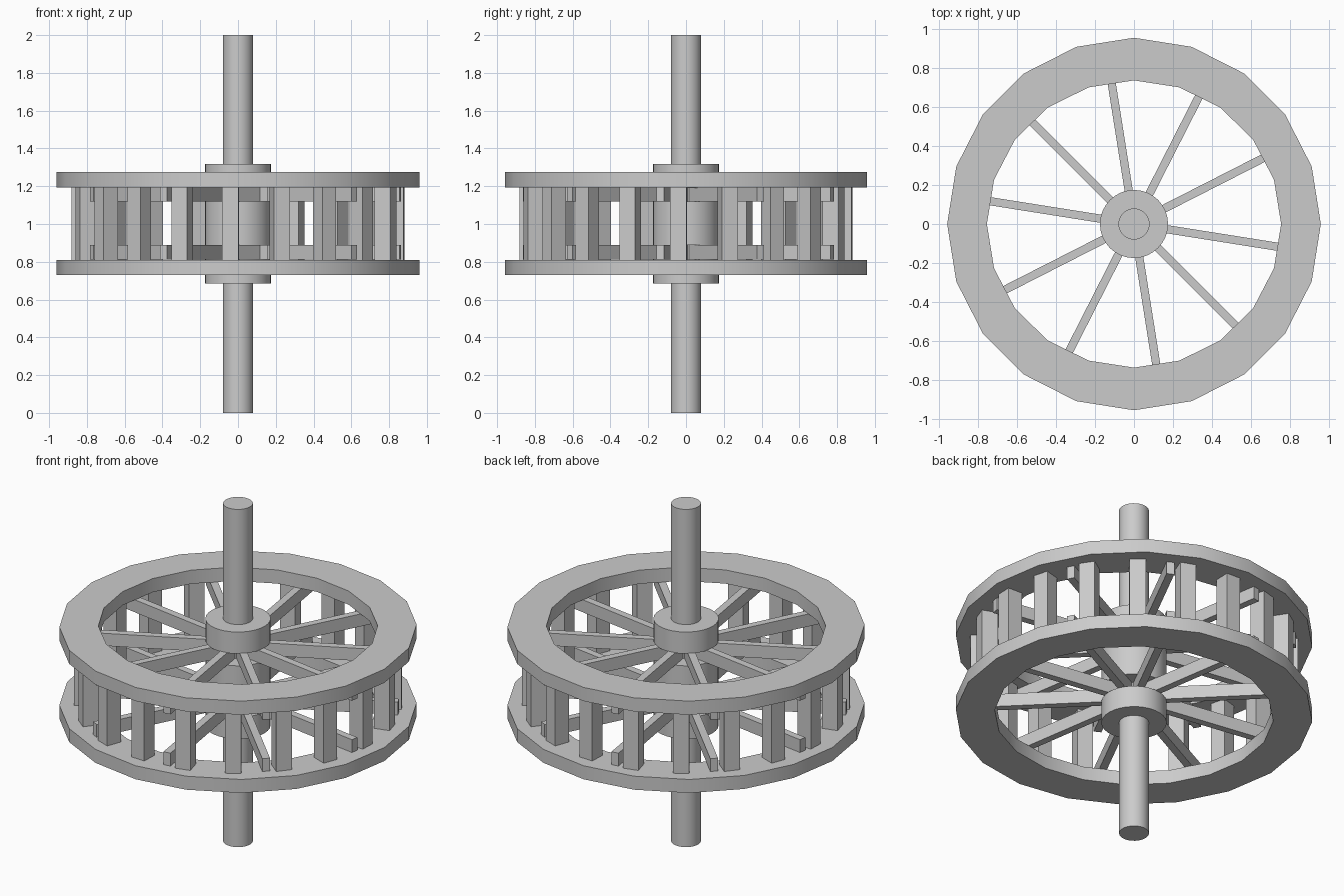
import bpy, bmesh
from math import radians, sin, cos, pi
from mathutils import Matrix

if "Cube" in bpy.data.objects:
    bpy.data.objects.remove(bpy.data.objects["Cube"])


def finish(name, bm, smooth=False):
    bmesh.ops.recalc_face_normals(bm, faces=bm.faces)
    mesh = bpy.data.meshes.new(name)
    bm.to_mesh(mesh)
    bm.free()
    ob = bpy.data.objects.new(name, mesh)
    bpy.context.collection.objects.link(ob)
    if smooth:
        bpy.ops.object.select_all(action='DESELECT')
        ob.select_set(True)
        bpy.context.view_layer.objects.active = ob
        bpy.ops.object.shade_smooth_by_angle(angle=radians(30))
    return ob


def cylinder(name, r, z0, z1, sides=32):
    bm = bmesh.new()
    bmesh.ops.create_cone(bm, cap_ends=True, segments=sides, radius1=r, radius2=r,
                          depth=z1 - z0, matrix=Matrix.Translation((0, 0, (z0 + z1) / 2)))
    return finish(name, bm, True)


def ring(name, outer, inner, z0, z1, sides=20):
    bm = bmesh.new()
    loops = []
    for (rx, ry), z in ((outer, z0), (outer, z1), (inner, z1), (inner, z0)):
        loops.append([bm.verts.new((rx * cos(2 * pi * i / sides), ry * sin(2 * pi * i / sides), z))
                      for i in range(sides)])
    for k in range(4):
        a, b = loops[k], loops[(k + 1) % 4]
        for i in range(sides):
            j = (i + 1) % sides
            bm.faces.new((a[i], a[j], b[j], b[i]))
    return finish(name, bm, True)


def radial_boxes(name, count, start, r0, r1, width, z0, z1):
    bm = bmesh.new()
    for i in range(count):
        m = (Matrix.Rotation(radians(start + 360 * i / count), 4, 'Z')
             @ Matrix.Translation(((r0 + r1) / 2, 0, (z0 + z1) / 2))
             @ Matrix.Diagonal((r1 - r0, width, z1 - z0, 1)))
        bmesh.ops.create_cube(bm, size=1, matrix=m)
    return finish(name, bm)


# Axle and the three hub drums that sandwich the spokes
cylinder("axle", 0.08, 0, 2)
cylinder("lower_hub", 0.175, 0.685, 0.813)
cylinder("middle_hub", 0.175, 0.888, 1.118)
cylinder("upper_hub", 0.175, 1.19, 1.318)

# Rims
ring("lower_rim", (0.96, 0.957), (0.756, 0.738), 0.73, 0.81)
ring("upper_rim", (0.96, 0.957), (0.756, 0.738), 1.193, 1.274)

# Two layers of spokes
radial_boxes("lower_spokes", 10, 27, 0.06, 0.87, 0.042, 0.812, 0.888)
radial_boxes("upper_spokes", 10, 27, 0.06, 0.87, 0.042, 1.118, 1.192)

# Upright bars joining the rims
radial_boxes("lantern_bars", 20, -2.7, 0.79, 0.88, 0.087, 0.808, 1.195)
